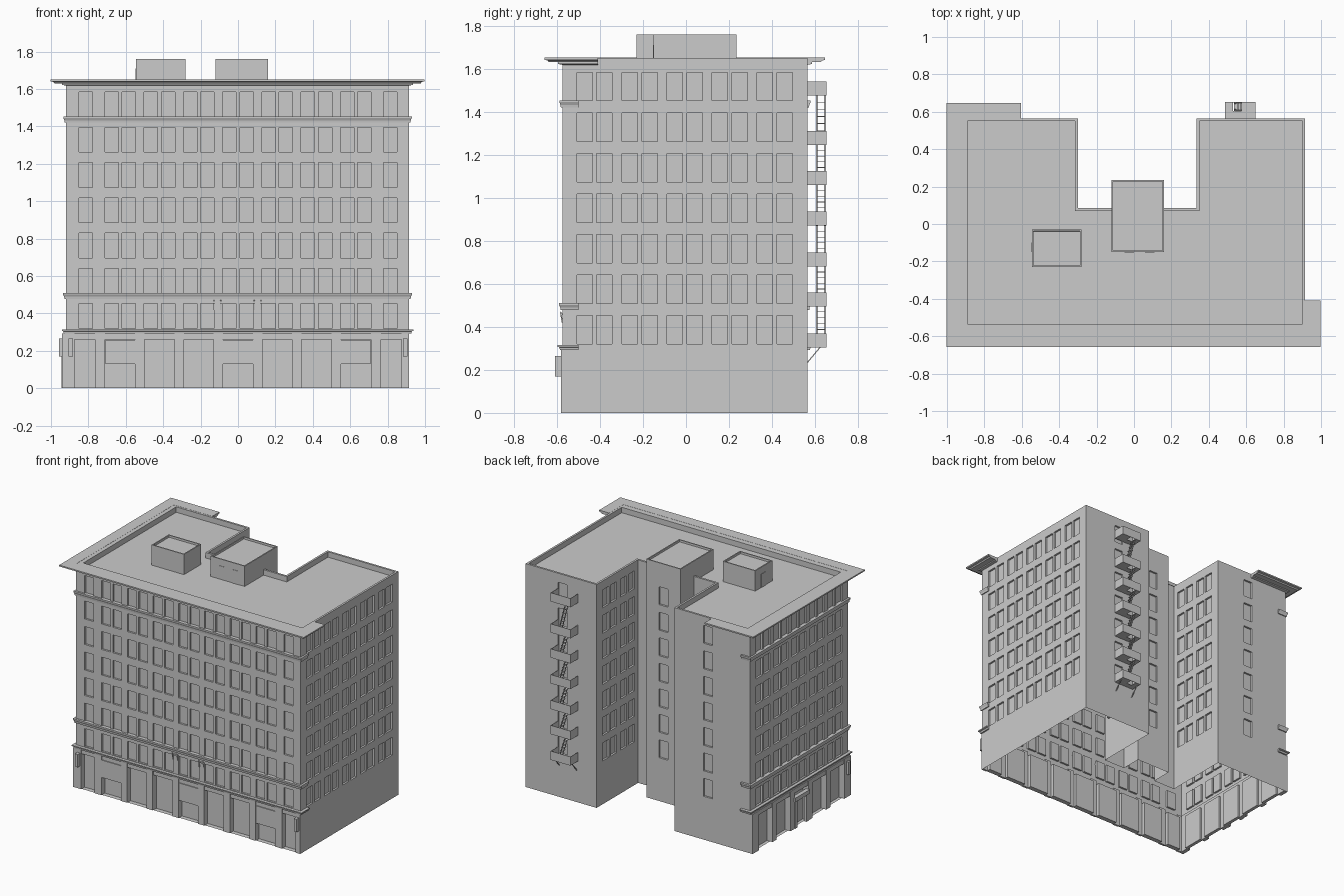
import bpy, bmesh
from mathutils import Vector, Matrix

if "Cube" in bpy.data.objects:
    bpy.data.objects.remove(bpy.data.objects["Cube"])

X0, X1, Y0, Y1, TOP, ROOF = -0.92, 0.915, -0.575, 0.565, 1.65, 1.61
ROWS = [(0.32 + 0.1885 * i, 0.452 + 0.1885 * i) for i in range(7)]
FRONT_PAIRS = [0.21 * i for i in range(-3, 4)]
SIDE_PAIRS = [-0.425 + 0.2095 * i for i in range(5)]


def finish(name, bm, recalc=True):
    if recalc:
        bmesh.ops.recalc_face_normals(bm, faces=bm.faces)
    me = bpy.data.meshes.new(name)
    bm.to_mesh(me)
    bm.free()
    ob = bpy.data.objects.new(name, me)
    bpy.context.collection.objects.link(ob)
    return ob


def add_box(bm, x0, x1, y0, y1, z0, z1):
    m = Matrix.Translation(((x0 + x1) / 2, (y0 + y1) / 2, (z0 + z1) / 2)) @ \
        Matrix.Diagonal((x1 - x0, y1 - y0, z1 - z0, 1))
    return bmesh.ops.create_cube(bm, size=1, matrix=m)["verts"]


def add_beam(bm, a, b, w, d):
    a, b = Vector(a), Vector(b)
    m = Matrix.Translation((a + b) / 2) @ (b - a).to_track_quat('Z', 'Y').to_matrix().to_4x4() @ \
        Matrix.Diagonal((w, d, (b - a).length, 1))
    bmesh.ops.create_cube(bm, size=1, matrix=m)


def boxes(name, items):
    bm = bmesh.new()
    for b in items:
        add_box(bm, *b)
    return finish(name, bm)


def wall(name, p, q, ops=(), top=TOP):
    """Wall from p to q (outline counter-clockwise) with recessed openings
    (c0, c1, z0, z1, depth), c being the world coordinate along the wall."""
    p, q = Vector((*p, 0)), Vector((*q, 0))
    ax = 0 if abs(q.x - p.x) > abs(q.y - p.y) else 1
    L, u = (q - p).length, (q - p).normalized()
    n = u.cross(Vector((0, 0, 1)))
    holes = [(*sorted((abs(a - p[ax]), abs(b - p[ax]))), z0, z1, d) for a, b, z0, z1, d in ops]
    us = sorted({0, L, *(round(v, 4) for h in holes for v in h[:2])})
    zs = sorted({0, top, *(round(v, 4) for h in holes for v in h[2:4])})
    bm = bmesh.new()

    def quad(*c):
        bm.faces.new([bm.verts.new(p + u * a + Vector((0, 0, z)) - n * d) for a, z, d in c])
    for a, b in zip(us, us[1:]):
        for z, w in zip(zs, zs[1:]):
            mu, mz = (a + b) / 2, (z + w) / 2
            if not any(h[0] < mu < h[1] and h[2] < mz < h[3] for h in holes):
                quad((a, z, 0), (b, z, 0), (b, w, 0), (a, w, 0))
    for a, b, z, w, d in holes:
        quad((a, z, d), (b, z, d), (b, w, d), (a, w, d))
        c = [(a, z), (b, z), (b, w), (a, w)]
        for i in range(4):
            (s, t), (v, r) = c[i], c[(i + 1) % 4]
            quad((s, t, 0), (v, r, 0), (v, r, d), (s, t, d))
    bmesh.ops.remove_doubles(bm, verts=bm.verts, dist=0.0004)
    bmesh.ops.dissolve_limit(bm, angle_limit=0.01, verts=bm.verts, edges=bm.edges)
    return finish(name, bm, False)


def windows(centres, d=0.014):
    return [(c - 0.036, c + 0.036, z0, z1, d) for c in centres for z0, z1 in ROWS]


def paired(cs):
    return [c + s for c in cs for s in (-0.046, 0.046)]


# Outer walls with windows and shop bays
front_bays = [(c - 0.08, c + 0.08) for c in FRONT_PAIRS] + [(-0.875, -0.765), (0.765, 0.875)]
side_bays = [(c - 0.08, c + 0.08) for c in SIDE_PAIRS]
wall("front_wall", (X0, Y0), (X1, Y0), windows(paired(FRONT_PAIRS) + [-0.815, 0.815]) +
     [(a, b, 0, 0.26, 0.035) for a, b in front_bays])
wall("right_wall", (X1, Y0), (X1, Y1), windows(paired(SIDE_PAIRS)))
wall("left_wall", (X0, Y1), (X0, Y0), windows(paired(SIDE_PAIRS)) +
     [(a, b, 0, 0.26, 0.025) for a, b in side_bays])
wall("right_wing_back", (X1, Y1), (0.335, Y1), windows([0.615]))
wall("left_wing_back", (-0.3, Y1), (X0, Y1), windows([-0.575]))
court = windows(paired(SIDE_PAIRS[3:]))
wall("court_right_wall", (0.335, Y1), (0.335, 0.08), court)
wall("court_left_wall", (-0.3, 0.08), (-0.3, Y1), court)
wall("court_back_right", (0.335, 0.08), (0.16, 0.08))
wall("court_back_left", (-0.12, 0.08), (-0.3, 0.08))
wall("shaft_right", (0.16, 0.08), (0.16, 0.235))
wall("shaft_back", (0.16, 0.235), (-0.12, 0.235), windows([0.02]))
wall("shaft_left", (-0.12, 0.235), (-0.12, 0.08))

# Roof with parapet
outer = [(X0, Y0), (X1, Y0), (X1, Y1), (0.335, Y1), (0.335, 0.085), (-0.3, 0.085), (-0.3, Y1), (X0, Y1)]
inner = [(-0.89, -0.535), (0.9, -0.535), (0.9, 0.55), (0.35, 0.55), (0.35, 0.07), (-0.315, 0.07),
         (-0.315, 0.55), (-0.89, 0.55)]
bm = bmesh.new()
o, i1, i0 = ([bm.verts.new((*v, z)) for v in ring]
             for ring, z in ((outer, TOP), (inner, TOP), (inner, ROOF)))
for a in range(8):
    b = (a + 1) % 8
    bm.faces.new((o[a], o[b], i1[b], i1[a]))
    bm.faces.new((i1[a], i1[b], i0[b], i0[a]))
bm.faces.new(i0)
finish("roof", bm, False)


# Cornice and string courses wrapping the two street sides with short returns
def course(name, profile, ya, xb):
    bm = bmesh.new()
    rings = []
    for d, z in profile:
        path = [(X1 + d, ya), (X1 + d, Y0 - d), (X0 - d, Y0 - d), (X0 - d, Y1 + d), (xb, Y1 + d)]
        rings.append([bm.verts.new((x, y, z)) for x, y in path])
    for r, s in zip(rings, rings[1:] + rings[:1]):
        for k in range(4):
            bm.faces.new((r[k], r[k + 1], s[k + 1], s[k]))
    for k in (0, 4):
        bm.faces.new([r[k] for r in rings])
    finish(name, bm)


course("cornice", [(0, 1.618), (0.02, 1.622), (0.02, 1.63), (0.062, 1.63), (0.068, 1.638),
                   (0.082, 1.641), (0.082, 1.651), (0, 1.651)], -0.41, -0.605)
for nm, z0, z1, d in (("upper_course", 1.42, 1.452, 0.014), ("middle_course", 0.478, 0.51, 0.016),
                      ("base_course", 0.292, 0.315, 0.022)):
    course(nm, [(0, z0), (d * 0.5, z0), (d * 0.6, z0 + 0.012), (d, z1 - 0.008), (d, z1), (0, z1)],
           -0.5, -0.85)

# Street level pilasters
edges = [(X0, -0.875), (-0.765, -0.71), (0.71, 0.765), (0.875, X1)] + \
        [(c + 0.08, c + 0.13) for c in FRONT_PAIRS[:-1]]
boxes("front_pilasters", [(a, b, Y0 - 0.006, Y0 + 0.01, 0, 0.292) for a, b in edges])
edges = [(Y0 - 0.006, SIDE_PAIRS[0] - 0.08), (SIDE_PAIRS[-1] + 0.08, Y1)] + \
        [(c + 0.08, c + 0.1295) for c in SIDE_PAIRS[:-1]]
boxes("side_pilasters", [(-0.94, X0 + 0.01, a, b, 0, 0.292) for a, b in edges])
boxes("side_lintel", [(-0.938, X0 + 0.01, Y0, Y1, 0.26, 0.292)])
boxes("transom_boxes", [(c - 0.079, c + 0.079, Y0 - 0.003, Y0 + 0.034, 0.13, 0.258) for c in (-0.63, 0, 0.63)])

# Side entrance surround and wall lamps
yc = SIDE_PAIRS[2]
boxes("side_entrance", [(-0.944, X0, yc - 0.08, yc - 0.055, 0, 0.2), (-0.944, X0, yc + 0.055, yc + 0.08, 0, 0.2),
                        (-0.95, X0, yc - 0.085, yc + 0.085, 0.2, 0.23)])
boxes("wall_lamps", [(x - 0.012, x + 0.012, -0.61, Y0, 0.17, 0.265) for x in (-0.895, 0.895)] +
      [(-0.957, -0.93, -0.555, -0.53, 0.17, 0.265)])

# Flag brackets above the front entrance
bm = bmesh.new()
for x in (-0.11, 0.105):
    for s in (-0.018, 0.018):
        add_beam(bm, (x + s, Y0, 0.42), (x + s, Y0 - 0.008, 0.47), 0.006, 0.006)
    add_box(bm, x - 0.025, x + 0.025, Y0 - 0.008, Y0, 0.455, 0.463)
finish("flag_brackets", bm)


# Rooftop sheds with sunken tops
def shed(name, x0, x1, y0, y1):
    bm = bmesh.new()
    add_box(bm, x0, x1, y0, y1, ROOF, 1.76)
    top = [f for f in bm.faces if f.normal.z > 0.9 or f.calc_center_median().z > 1.75]
    bmesh.ops.recalc_face_normals(bm, faces=bm.faces)
    bmesh.ops.inset_region(bm, faces=top, thickness=0.012)
    bmesh.ops.inset_region(bm, faces=top, thickness=0.0005, depth=-0.015)
    finish(name, bm, False)


shed("stair_shed", -0.12, 0.16, -0.15, 0.235)
shed("small_shed", -0.545, -0.28, -0.23, -0.03)
boxes("shed_doors", [(0.06, 0.11, -0.153, -0.15, ROOF, 1.71), (-0.05, 0.0, -0.153, -0.15, 1.65, 1.71),
                     (-0.548, -0.545, -0.15, -0.1, ROOF, 1.71)])

# Fire escape: balconies, stairs and braces
levels = [0.305, 0.495, 0.68, 0.87, 1.06, 1.245, 1.475]
xa, xb, yo, t = 0.487, 0.65, 0.653, 0.003
bm = bmesh.new()
for z in levels:
    for a, b, c, d in ((xa, 0.53, Y1, yo), (0.575, xb, Y1, yo), (0.53, 0.575, Y1, 0.605)):
        add_box(bm, a, b, c, d, z, z + 0.004)
    h = z + 0.065
    add_box(bm, xa, xb, yo - t, yo, z, h)
    add_box(bm, xa, xa + t, Y1, yo, z, h)
    add_box(bm, xb - t, xb, Y1, yo, z, h)
finish("fire_escape_balconies", bm)
bm = bmesh.new()
for za, zb in zip(levels, levels[1:]):
    for y in (0.609, 0.646):
        add_beam(bm, (0.595, y, za), (0.535, y, zb), 0.01, 0.003)
    for k in range(1, 7):
        f = k / 7
        z = za + (zb - za) * f
        x = 0.595 - 0.06 * f
        add_box(bm, x - 0.01, x + 0.01, 0.609, 0.646, z, z + 0.003)
finish("fire_escape_stairs", bm)
bm = bmesh.new()
for x in (xa + 0.01, xb - 0.01):
    add_beam(bm, (x, Y1, 0.235), (x, 0.625, 0.307), 0.005, 0.005)
finish("fire_escape_braces", bm)
